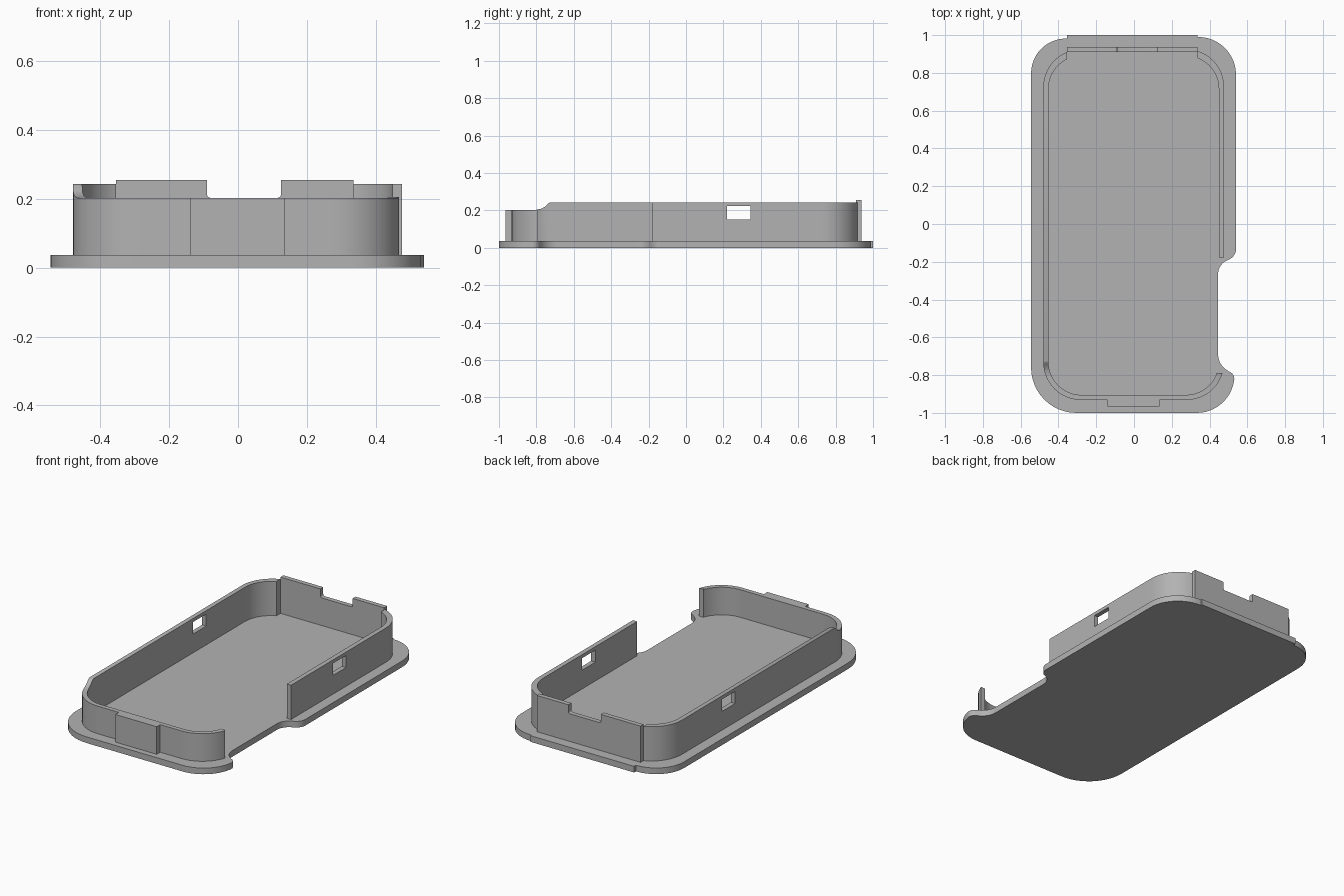
import bpy, bmesh, math
from mathutils import Vector

if "Cube" in bpy.data.objects:
    bpy.data.objects.remove(bpy.data.objects["Cube"], do_unlink=True)

grey = bpy.data.materials.new("plain grey")
grey.use_nodes = True
colour = (0.45, 0.45, 0.45, 1)
grey.diffuse_color = colour
grey.node_tree.nodes["Principled BSDF"].inputs["Base Color"].default_value = colour

FLOOR, RIM, LOW = 0.037, 0.243, 0.203


def fillet(corners, steps=12):
    """Turn (x, y, radius) corners into an outline with round corners."""
    out = []
    for i, (x, y, r) in enumerate(corners):
        p = Vector((x, y))
        if r == 0:
            out.append(p)
            continue
        a = (Vector(corners[i - 1][:2]) - p).normalized()
        b = (Vector(corners[(i + 1) % len(corners)][:2]) - p).normalized()
        half = a.angle(b) / 2
        centre = p + (a + b).normalized() * r / math.sin(half)
        start = p + a * r / math.tan(half) - centre
        end = p + b * r / math.tan(half) - centre
        sweep = math.pi - 2 * half
        for k in range(steps + 1):
            t = k / steps
            out.append(centre + (start * math.sin((1 - t) * sweep)
                                 + end * math.sin(t * sweep)) / math.sin(sweep))
    return out


def prism(name, outline, low, high, axis="z"):
    """Extrude an outline along an axis between two levels."""
    place = {"x": lambda p, d: (d, p[0], p[1]),
             "y": lambda p, d: (p[0], d, p[1]),
             "z": lambda p, d: (p[0], p[1], d)}[axis]
    bm = bmesh.new()
    face = bm.faces.new([bm.verts.new(place(p, low)) for p in outline])
    grown = bmesh.ops.extrude_face_region(bm, geom=[face])["geom"]
    shift = Vector(place((0, 0), high - low))
    bmesh.ops.translate(bm, vec=shift,
                        verts=[g for g in grown if isinstance(g, bmesh.types.BMVert)])
    bmesh.ops.recalc_face_normals(bm, faces=bm.faces)
    mesh = bpy.data.meshes.new(name)
    bm.to_mesh(mesh)
    bm.free()
    obj = bpy.data.objects.new(name, mesh)
    bpy.context.collection.objects.link(obj)
    mesh.materials.append(grey)
    return obj


def rect(x0, x1, y0, y1, r=0.0):
    corners = [(x0, y0, r), (x1, y0, r), (x1, y1, r), (x0, y1, r)]
    return fillet(corners)


def activate(obj):
    bpy.ops.object.select_all(action="DESELECT")
    obj.select_set(True)
    bpy.context.view_layer.objects.active = obj


def cut(obj, cutter):
    cutter.hide_render = True
    mod = obj.modifiers.new("cut", "BOOLEAN")
    mod.operation, mod.solver, mod.object = "DIFFERENCE", "EXACT", cutter
    activate(obj)
    bpy.ops.object.modifier_apply(modifier=mod.name)
    bpy.data.objects.remove(cutter, do_unlink=True)


# Base plate with a side recess and a shallow step at the back
base = prism("base_plate", fillet([
    (-0.545, -1, 0.24), (0.50, -1, 0.2), (0.535, -0.80, 0.04),
    (0.445, -0.745, 0.1), (0.445, -0.215, 0.08), (0.54, -0.17, 0.06),
    (0.54, 0.99, 0.2), (0.335, 0.99, 0), (0.335, 1, 0),
    (-0.355, 1, 0), (-0.355, 0.982, 0), (-0.545, 0.982, 0.185)]), 0, FLOOR)

# Surrounding wall: hollow ring with openings
wall = prism("side_wall", rect(-0.48, 0.477, -0.932, 0.925, 0.2), FLOOR, RIM)
cut(wall, prism("hollow", rect(-0.453, 0.449, -0.905, 0.89, 0.175), 0, 1))
cut(wall, prism("back_gap", rect(-0.355, 0.335, 0.8, 1.2), 0, 1))
cut(wall, prism("side_gap", rect(0.3, 1, -0.79, -0.178), 0, 1))
cut(wall, prism("window_slot", rect(0.22, 0.345, 0.15, 0.222), -1, 1, "x"))
cut(wall, prism("front_lowering", [
    (-1.2, LOW), (-0.80, LOW), (-0.77, 0.21), (-0.75, 0.222),
    (-0.735, 0.238), (-0.72, RIM + 0.002), (-0.72, 0.5), (-1.2, 0.5)], -1, 1, "x"))

# Taller back panel with a notch in its top edge
TOP = 0.255
back = prism("back_panel", fillet([
    (-0.355, FLOOR, 0), (0.335, FLOOR, 0), (0.335, TOP, 0), (0.125, TOP, 0),
    (0.125, LOW, 0.01), (-0.09, LOW, 0.01), (-0.09, TOP, 0), (-0.355, TOP, 0)],
    4), 0.91, 0.938, "y")

# Raised pad on the front of the wall
pad = prism("front_pad", rect(-0.14, 0.135, -0.965, -0.93), FLOOR, LOW)

for part in (base, wall, back, pad):
    activate(part)
    bpy.ops.object.shade_smooth_by_angle(angle=math.radians(30))
